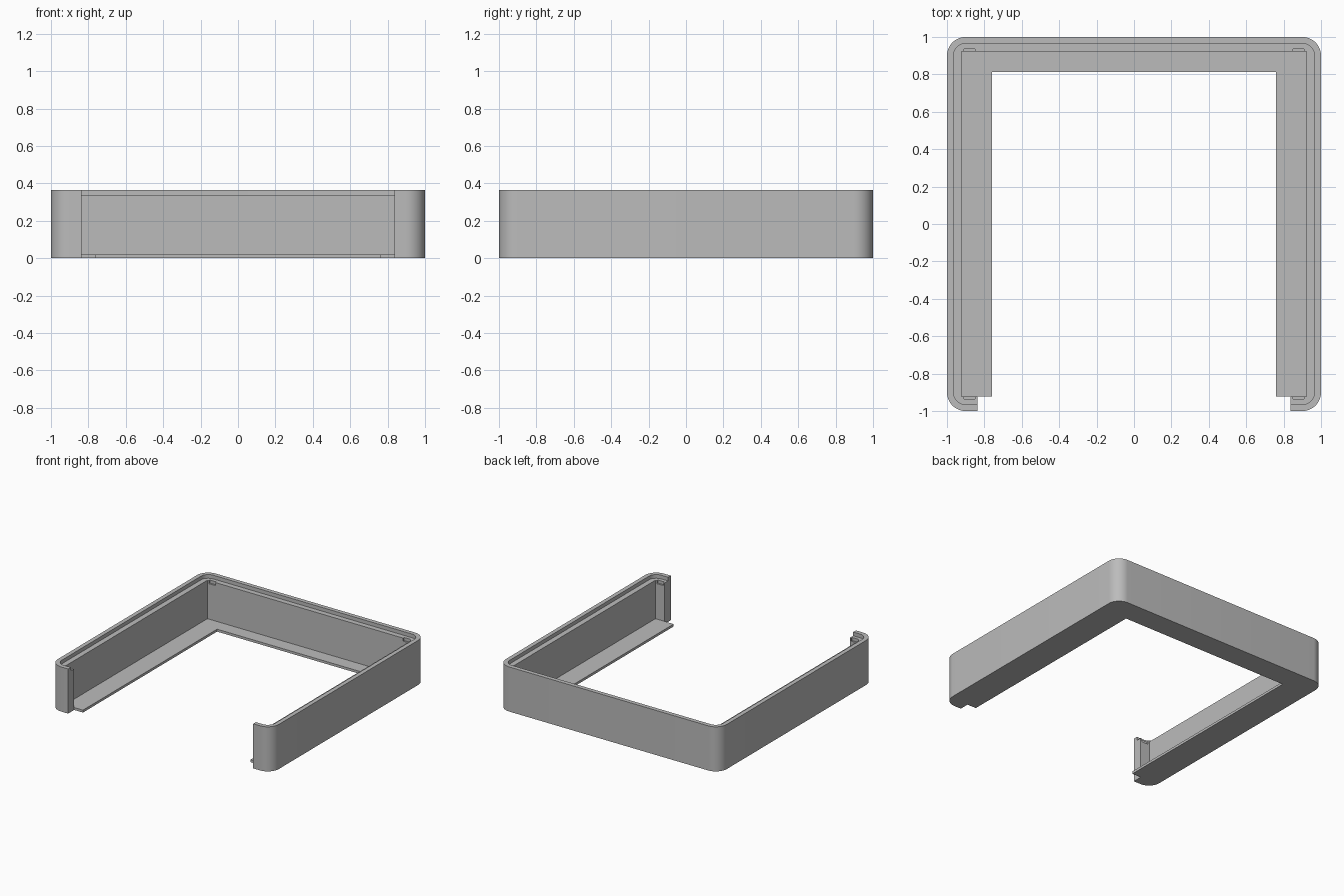
import bpy, bmesh

cube = bpy.data.objects.get("Cube")
if cube:
    bpy.data.objects.remove(cube, do_unlink=True)

HEIGHT = 0.365
LEDGE = 0.335      # height of the stepped rim
FLOOR = 0.02
INNER = 0.922      # inner face of the walls

grey = bpy.data.materials.new("plain grey")
grey.use_nodes = True
colour = (0.5, 0.5, 0.5, 1)
grey.diffuse_color = colour
grey.node_tree.nodes["Principled BSDF"].inputs["Base Color"].default_value = colour


def block(name, xs, ys, zs, radius=0):
    """Box between pairs of limits, with optional rounded upright edges."""
    bm = bmesh.new()
    bmesh.ops.create_cube(bm, size=1)
    for v in bm.verts:
        v.co = [lim[int(c > 0)] for c, lim in zip(v.co, (xs, ys, zs))]
    if radius:
        upright = [e for e in bm.edges
                   if abs(e.verts[0].co.z - e.verts[1].co.z) > 0.001]
        bmesh.ops.bevel(bm, geom=upright, offset=radius, segments=12,
                        profile=0.5, affect='EDGES')
    bmesh.ops.recalc_face_normals(bm, faces=bm.faces)
    mesh = bpy.data.meshes.new(name)
    bm.to_mesh(mesh)
    bm.free()
    mesh.materials.append(grey)
    obj = bpy.data.objects.new(name, mesh)
    bpy.context.collection.objects.link(obj)
    return obj


def cut(target, cutter):
    """Subtract the cutter, then discard it."""
    cutter.hide_render = True
    mod = target.modifiers.new("cut", 'BOOLEAN')
    mod.operation = 'DIFFERENCE'
    mod.solver = 'EXACT'
    mod.object = cutter
    bpy.ops.object.select_all(action='DESELECT')
    bpy.context.view_layer.objects.active = target
    target.select_set(True)
    bpy.ops.object.modifier_apply(modifier=mod.name)
    bpy.data.objects.remove(cutter, do_unlink=True)


# Outer shell with rounded corners
tray = block("open_tray_frame", (-1, 1), (-1, 1), (0, HEIGHT), 0.1)

# Square-cornered cavity, leaving a thin floor
cut(tray, block("cavity", (-INNER, INNER), (-INNER, INNER), (FLOOR, 1)))

# Rounded step around the rim
step = 0.965
cut(tray, block("rim_step", (-step, step), (-step, step), (LEDGE, 1), 0.065))

# Front gap between the short wall returns
cut(tray, block("front_gap", (-0.838, 0.838), (-2, -INNER), (-1, 1)))

# Large opening through the floor
cut(tray, block("floor_opening", (-0.758, 0.758), (-2, 0.812), (-1, 1)))

# Small catch notches near each corner, at the top of the inner walls
for sx in (-1, 1):
    for sy in (-1, 1):
        xs = sorted((sx * 0.85, sx * 0.91))
        ys = sorted((sy * 0.9, sy * 0.935))
        cut(tray, block("notch", xs, ys, (0.31, 0.35)))

# Smooth corners, crisp edges
bpy.ops.object.select_all(action='DESELECT')
bpy.context.view_layer.objects.active = tray
tray.select_set(True)
bpy.ops.object.shade_smooth_by_angle(angle=0.5)
